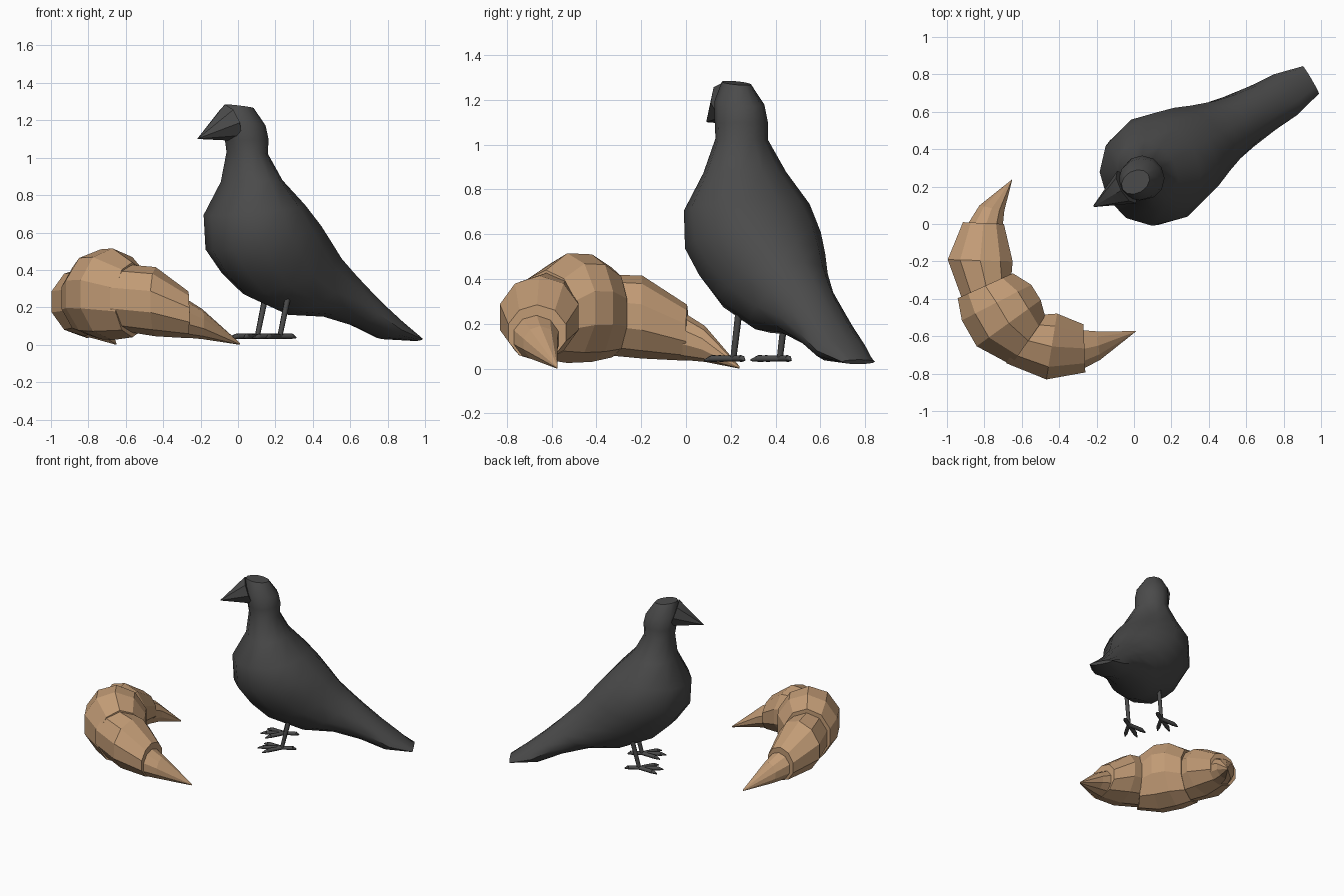
import bpy
import bmesh
import math
from mathutils import Vector

if "Cube" in bpy.data.objects:
    bpy.data.objects.remove(bpy.data.objects["Cube"], do_unlink=True)


def make_material(name, color):
    mat = bpy.data.materials.new(name)
    mat.use_nodes = True
    mat.diffuse_color = color
    mat.node_tree.nodes["Principled BSDF"].inputs["Base Color"].default_value = color
    return mat


charcoal = make_material("charcoal feathers", (0.07, 0.07, 0.07, 1))
crust = make_material("baked crust", (0.54, 0.33, 0.18, 1))


def loft(name, rings, sides, mat, smooth_angle=None, phase=0.0):
    """Skin elliptical rings, each given as two opposite points and a half-axis vector."""
    bm = bmesh.new()
    loops = []
    for p, q, side in rings:
        middle, half = (p + q) / 2, (p - q) / 2
        loop = []
        for i in range(sides):
            a = math.tau * (i + phase) / sides
            loop.append(bm.verts.new(middle + half * math.cos(a) + side * math.sin(a)))
        loops.append(loop)
    for low, high in zip(loops, loops[1:]):
        for i in range(sides):
            j = (i + 1) % sides
            bm.faces.new((low[i], low[j], high[j], high[i]))
    bm.faces.new(loops[0])
    bm.faces.new(loops[-1])
    bmesh.ops.recalc_face_normals(bm, faces=bm.faces)
    mesh = bpy.data.meshes.new(name)
    bm.to_mesh(mesh)
    bm.free()
    obj = bpy.data.objects.new(name, mesh)
    bpy.context.collection.objects.link(obj)
    mesh.materials.append(mat)
    if smooth_angle:
        bpy.ops.object.select_all(action='DESELECT')
        obj.select_set(True)
        bpy.context.view_layer.objects.active = obj
        bpy.ops.object.shade_smooth_by_angle(angle=math.radians(smooth_angle))
    return obj


# Bird frame: distance back from the breast, sideways offset, height
heading = math.radians(30.2)
back = Vector((math.cos(heading), math.sin(heading), 0))
across = Vector((-math.sin(heading), math.cos(heading), 0))
up = Vector((0, 0, 1))
origin = across * 0.19


def bird_point(s, side, z):
    return origin + back * s + across * side + up * z


def bird_rings(table):
    return [(bird_point(fs, 0, fz), bird_point(bs, 0, bz), across * w)
            for fs, fz, bs, bz, w in table]


# Head, body and tail: front/under point, back/upper point, half width
loft("bird_body", bird_rings([
    (0.04, 1.285, 0.20, 1.265, 0.06),
    (0.03, 1.20, 0.265, 1.17, 0.11),
    (0.05, 1.09, 0.28, 1.10, 0.12),
    (0.06, 1.03, 0.275, 1.02, 0.12),
    (0.04, 0.87, 0.35, 0.88, 0.195),
    (-0.055, 0.69, 0.48, 0.75, 0.285),
    (-0.045, 0.50, 0.58, 0.645, 0.30),
    (0.05, 0.37, 0.65, 0.56, 0.275),
    (0.17, 0.26, 0.72, 0.475, 0.235),
    (0.42, 0.16, 0.80, 0.40, 0.185),
    (0.64, 0.15, 0.88, 0.32, 0.155),
    (0.83, 0.10, 0.99, 0.22, 0.135),
    (1.00, 0.03, 1.10, 0.13, 0.125),
    (1.20, 0.02, 1.21, 0.04, 0.085),
]), 12, charcoal, 40)

# Wedge beak running straight down from the crown
loft("beak", bird_rings([
    (0.10, 1.09, 0.03, 1.285, 0.10),
    (-0.14, 1.10, -0.135, 1.106, 0.005),
]), 8, charcoal, 40)


def rod(name, a, b, r1, r2):
    axis = (b - a).normalized()
    u = axis.orthogonal().normalized()
    v = axis.cross(u)
    loft(name, [(a + u * r, a - u * r, v * r) for a, r in ((a, r1), (b, r2))],
         6, charcoal, 65)


# Legs with three front toes and one hind toe
for label, side in (("left", -0.12), ("right", 0.12)):
    ankle = bird_point(0.30, side, 0.045)
    rod(label + "_leg", bird_point(0.36, side, 0.30), ankle, 0.017, 0.014)
    for toe, turn, length in (("inner", 150, 0.15), ("middle", 180, 0.17),
                              ("outer", 210, 0.15), ("hind", 0, 0.10)):
        a = math.radians(turn)
        reach = (back * math.cos(a) + across * math.sin(a)) * length
        knuckle = ankle + reach * 0.75
        rod(f"{label}_{toe}_toe", ankle, knuckle, 0.014, 0.015)
        rod(f"{label}_{toe}_claw", knuckle, ankle + reach - up * 0.008, 0.015, 0.004)


# Croissant: inner point, outer point, centre height, half height
def roll(name, table):
    rings = [(Vector((ix, iy, z)), Vector((ox, oy, z)), up * h)
             for ix, iy, ox, oy, z, h in table]
    loft(name, rings, 10, crust, None, 0.5)


roll("croissant_middle", [
    (-0.64, -0.26, -0.95, -0.40, 0.25, 0.20),
    (-0.54, -0.32, -0.93, -0.52, 0.27, 0.24),
    (-0.49, -0.40, -0.85, -0.66, 0.27, 0.245),
    (-0.47, -0.49, -0.66, -0.76, 0.24, 0.20),
])
roll("croissant_back_roll", [
    (-0.65, -0.29, -0.92, -0.42, 0.24, 0.18),
    (-0.64, -0.20, -1.005, -0.19, 0.23, 0.185),
    (-0.69, 0.00, -0.92, 0.01, 0.16, 0.125),
])
roll("croissant_front_roll", [
    (-0.51, -0.48, -0.69, -0.75, 0.25, 0.18),
    (-0.41, -0.47, -0.47, -0.84, 0.23, 0.185),
    (-0.27, -0.53, -0.26, -0.80, 0.16, 0.125),
])
roll("croissant_back_tip", [
    (-0.70, -0.04, -0.90, -0.01, 0.15, 0.11),
    (-0.69, 0.07, -0.83, 0.10, 0.11, 0.08),
    (-0.65, 0.24, -0.656, 0.235, 0.006, 0.006),
])
roll("croissant_front_tip", [
    (-0.31, -0.56, -0.29, -0.79, 0.15, 0.11),
    (-0.20, -0.57, -0.18, -0.73, 0.11, 0.08),
    (0.01, -0.573, 0.005, -0.579, 0.006, 0.006),
])
